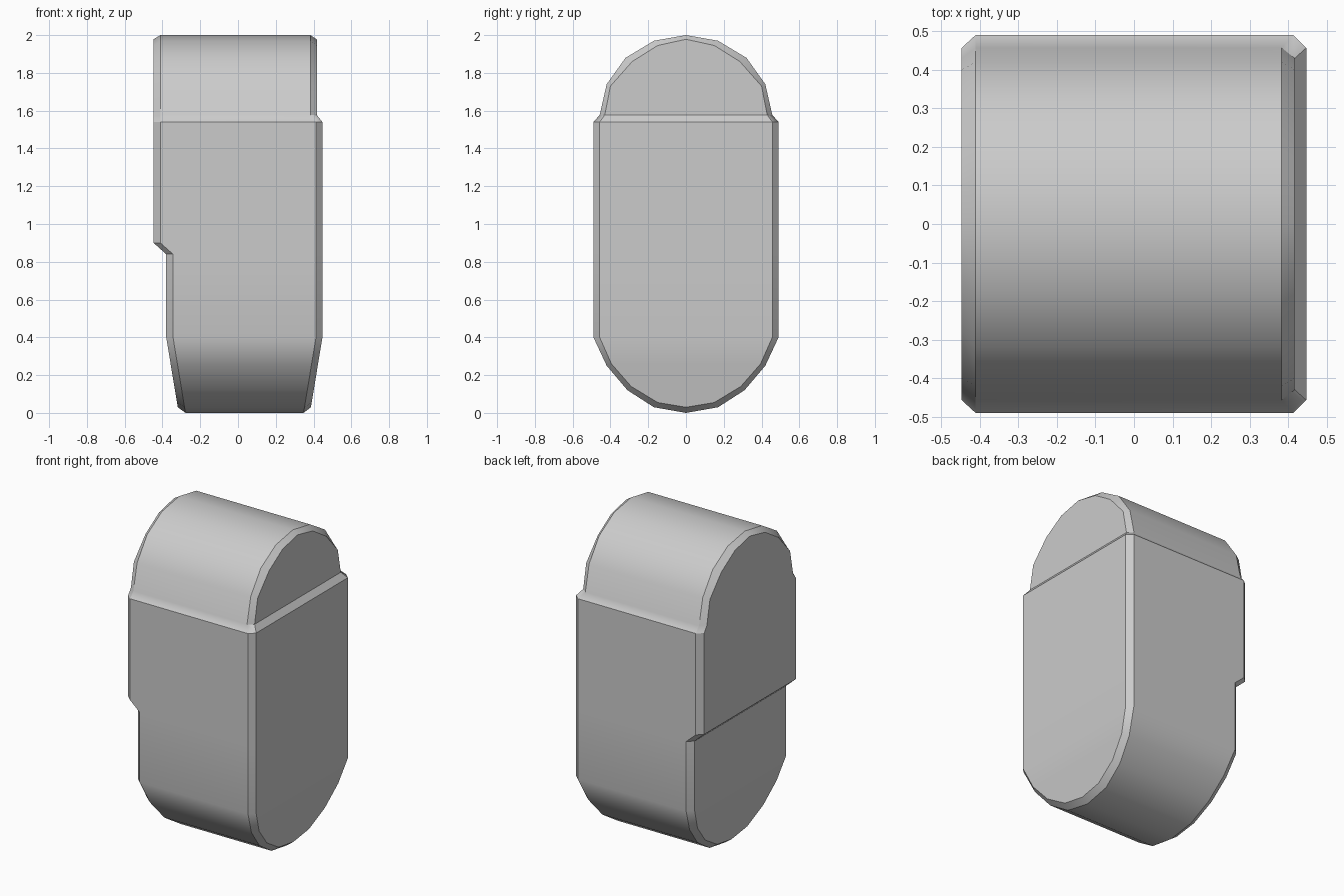
import bpy, bmesh

if "Cube" in bpy.data.objects:
    bpy.data.objects.remove(bpy.data.objects["Cube"])

# Half outline from bottom centre to top centre: (outer y, outer z, inner y, inner z)
ROWS = [
    (0, 0.0, 0, 0.03), (0.17, 0.03, 0.15, 0.055), (0.31, 0.12, 0.29, 0.14),
    (0.42, 0.25, 0.395, 0.26), (0.49, 0.40, 0.457, 0.40),
    (0.49, 0.84, 0.457, 0.84), (0.49, 0.90, 0.457, 0.90),
    (0.49, 1.54, 0.457, 1.54), (0.457, 1.577, 0.43, 1.577),
    (0.42, 1.74, 0.40, 1.73), (0.32, 1.88, 0.285, 1.86),
    (0.17, 1.97, 0.15, 1.945), (0, 2.0, 0, 1.978),
]


def left_x(z):
    # the lower part steps in, then tapers towards the bottom
    if z > 0.87:
        return -0.447
    return -0.38 + max(0, 0.4 - z) * 0.165


def right_x(z):
    # the rounded cap is set back, the bottom tapers
    if z > 1.55:
        return 0.417
    return 0.447 - max(0, 0.4 - z) * 0.165


def ring(bm, side_x, inner, inset):
    pts = []
    for yo, zo, yi, zi in ROWS:
        y, z = (yi, zi) if inner else (yo, zo)
        pts.append((side_x(z) + inset, y, z))
    pts += [(x, -y, z) for x, y, z in reversed(pts[1:-1])]
    return [bm.verts.new(p) for p in pts]


bm = bmesh.new()
# End outline, chamfer, body, chamfer, end outline
loops = [ring(bm, left_x, True, 0), ring(bm, left_x, False, 0.036),
         ring(bm, right_x, False, -0.034), ring(bm, right_x, True, 0)]
n = len(loops[0])
for a, b in zip(loops, loops[1:]):
    for i in range(n):
        j = (i + 1) % n
        bm.faces.new((a[i], a[j], b[j], b[i]))

# Flat ends, filled in strips across the width
for r in (loops[0], loops[-1]):
    for i in range(len(ROWS) - 1):
        quad = [r[i], r[i + 1], r[-i - 1], r[-i]]
        bm.faces.new(list(dict.fromkeys(quad)))

bmesh.ops.recalc_face_normals(bm, faces=bm.faces)
mesh = bpy.data.meshes.new("rounded_block")
bm.to_mesh(mesh)
bm.free()
block = bpy.data.objects.new("rounded_block", mesh)
bpy.context.collection.objects.link(block)

# Smooth curves with crisp chamfers
bpy.context.view_layer.objects.active = block
block.select_set(True)
bpy.ops.object.shade_smooth_by_angle(angle=0.52)
wn = block.modifiers.new("even_shading", 'WEIGHTED_NORMAL')
wn.keep_sharp = True
